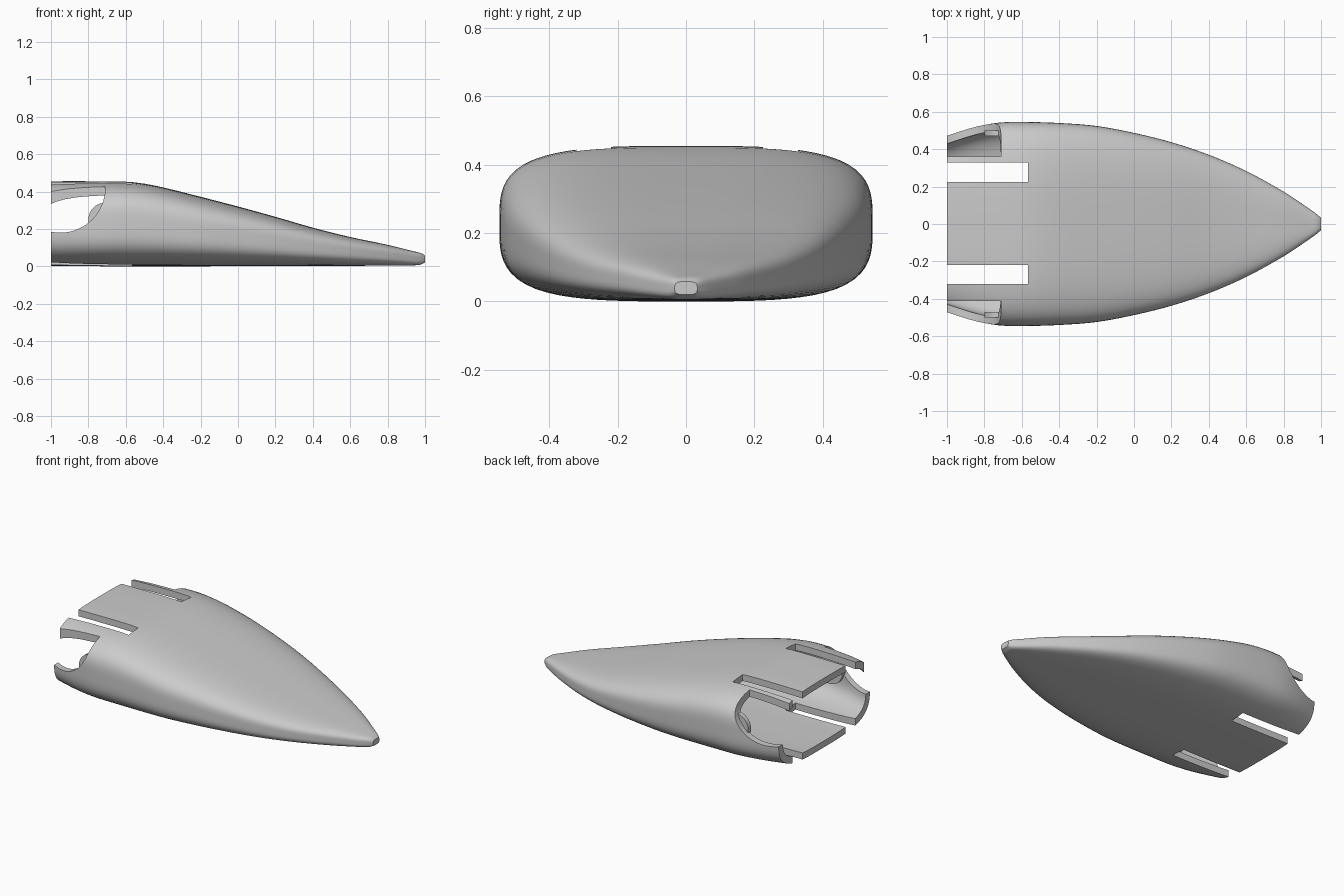
import bpy, bmesh, math
from mathutils import Matrix

if "Cube" in bpy.data.objects:
    bpy.data.objects.remove(bpy.data.objects["Cube"])

grey = bpy.data.materials.new("plain grey")
grey.use_nodes = True
COLOUR = (0.6, 0.6, 0.6, 1)
grey.diffuse_color = COLOUR
grey.node_tree.nodes["Principled BSDF"].inputs["Base Color"].default_value = COLOUR

# Body profiles along x: (x, value)
TOP = [(-1, .455), (-.8, .455), (-.6, .453), (-.5, .442), (-.4, .422), (-.2, .372), (0, .32),
       (.2, .265), (.4, .207), (.6, .157), (.8, .115), (.93, .083), (.98, .07), (1, .058)]
BOTTOM = [(-1, .003), (-.6, 0), (.6, .003), (.9, .005), (.97, .008), (1, .02)]
WIDTH = [(-1, .472), (-.9, .505), (-.8, .53), (-.7, .544), (-.6, .546), (-.4, .54), (-.2, .524),
         (0, .487), (.2, .437), (.4, .37), (.6, .283), (.8, .173), (.9, .107), (.97, .058), (1, .033)]
WALL = 0.042
POWER = 3.5
SIDES = 96


def sample(table, x):
    """Smooth cubic interpolation through a profile."""
    i = 0
    while i < len(table) - 2 and x > table[i + 1][0]:
        i += 1

    def slope(k):
        a, b = table[max(k - 1, 0)], table[min(k + 1, len(table) - 1)]
        return (b[1] - a[1]) / (b[0] - a[0])
    (x0, v0), (x1, v1) = table[i], table[i + 1]
    h = x1 - x0
    t = (x - x0) / h
    m0, m1 = slope(i) * h, slope(i + 1) * h
    return (v0 + m0 * t + (3 * (v1 - v0) - 2 * m0 - m1) * t ** 2
            + (2 * (v0 - v1) + m0 + m1) * t ** 3)


def ring(bm, x, inset):
    """One rounded-rectangle cross-section."""
    top, low = sample(TOP, x) - inset, sample(BOTTOM, x) + inset
    wide, tall, mid = sample(WIDTH, x) - inset, (top - low) / 2, (top + low) / 2
    verts = []
    for k in range(SIDES):
        a = 2 * math.pi * k / SIDES
        c, s = math.cos(a), math.sin(a)
        r = (abs(c) ** POWER + abs(s) ** POWER) ** (-1 / POWER)
        verts.append(bm.verts.new((x, wide * r * c, mid + tall * r * s)))
    return verts


def finish(bm, name):
    bmesh.ops.recalc_face_normals(bm, faces=bm.faces)
    mesh = bpy.data.meshes.new(name)
    bm.to_mesh(mesh)
    bm.free()
    mesh.materials.append(grey)
    obj = bpy.data.objects.new(name, mesh)
    bpy.context.collection.objects.link(obj)
    return obj


def box(name, x0, x1, y0, y1, z0, z1):
    bm = bmesh.new()
    place = (Matrix.Translation(((x0 + x1) / 2, (y0 + y1) / 2, (z0 + z1) / 2))
             @ Matrix.Diagonal((x1 - x0, y1 - y0, z1 - z0, 1)))
    bmesh.ops.create_cube(bm, size=1, matrix=place)
    return finish(bm, name)


def disc(name, x, z, radius, y0, y1):
    """Cylinder lying along y."""
    bm = bmesh.new()
    place = Matrix.Translation((x, (y0 + y1) / 2, z)) @ Matrix.Rotation(math.pi / 2, 4, 'X')
    bmesh.ops.create_cone(bm, cap_ends=True, segments=64, radius1=radius, radius2=radius,
                          depth=y1 - y0, matrix=place)
    return finish(bm, name)


def activate(obj):
    bpy.ops.object.select_all(action='DESELECT')
    obj.select_set(True)
    bpy.context.view_layer.objects.active = obj


def carve(obj, cutter, operation='DIFFERENCE'):
    mod = obj.modifiers.new("carve", 'BOOLEAN')
    mod.operation, mod.object, mod.solver = operation, cutter, 'EXACT'
    activate(obj)
    bpy.ops.object.modifier_apply(modifier=mod.name)
    bpy.data.objects.remove(cutter)


# Hollow body: inner skin from front to tail, then outer skin from tail to nose
STEPS = 56
bm = bmesh.new()
inner = [ring(bm, .8 - 1.8 * i / 44, WALL) for i in range(45)]
outer = [ring(bm, -1 + 2 * math.sin(math.pi / 2 * i / STEPS), 0) for i in range(STEPS + 1)]
rings = inner + outer
for a, b in zip(rings, rings[1:]):
    for k in range(SIDES):
        n = (k + 1) % SIDES
        bm.faces.new((a[k], a[n], b[n], b[k]))
bm.faces.new(rings[0])
bm.faces.new(rings[-1])
body = finish(bm, "hollow_body")

# Tail slots and round side openings
for y0, y1 in ((.225, .328), (-.32, -.22)):
    carve(body, box("slot_cutter", -1.2, -.567, y0, y1, -.2, .7))
for y0, y1 in ((.36, .8), (-.8, -.412)):
    carve(body, disc("opening_cutter", -.95, .42, .24, y0, y1))

activate(body)
bpy.ops.object.shade_smooth_by_angle(angle=math.radians(35))

# Small rounded pads inside the front edge of each side opening
for side, y0, y1 in (("left", .47, .5), ("right", -.5, -.47)):
    pad = disc(side + "_inner_pad", -.71, .25, .09, y0, y1)
    activate(pad)
    bpy.ops.object.shade_smooth_by_angle(angle=math.radians(35))
